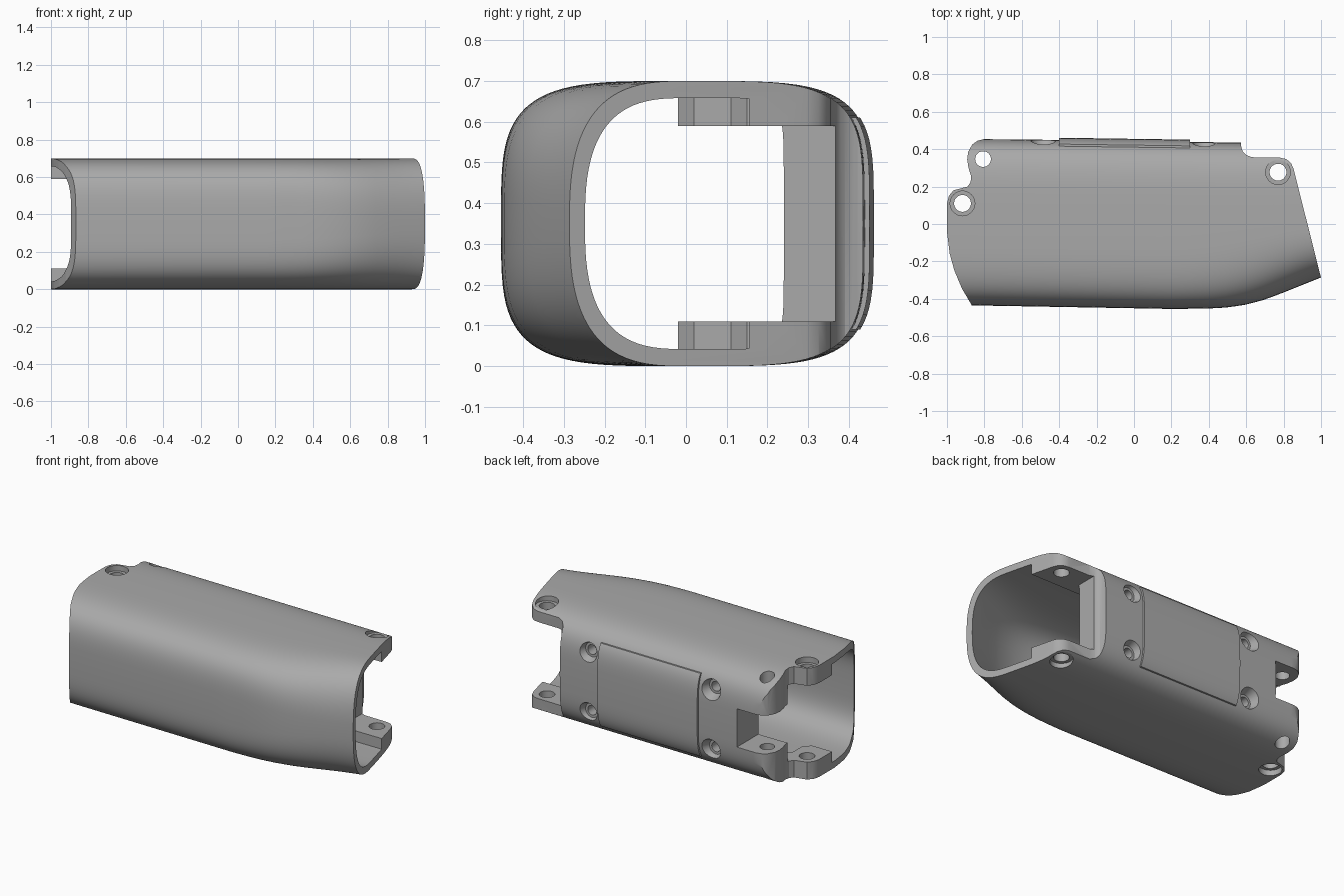
import bpy, bmesh, math
from mathutils import Matrix

cube = bpy.data.objects.get("Cube")
if cube:
    bpy.data.objects.remove(cube, do_unlink=True)

grey = bpy.data.materials.new("plain grey")
grey.use_nodes = True
grey.diffuse_color = (0.4, 0.4, 0.4, 1)
grey.node_tree.nodes["Principled BSDF"].inputs["Base Color"].default_value = (0.4, 0.4, 0.4, 1)

MID = 0.35  # half height of the shell


def make(name, bm):
    bmesh.ops.recalc_face_normals(bm, faces=bm.faces)
    mesh = bpy.data.meshes.new(name)
    bm.to_mesh(mesh)
    bm.free()
    mesh.materials.append(grey)
    obj = bpy.data.objects.new(name, mesh)
    bpy.context.collection.objects.link(obj)
    return obj


def box(x, y, z):
    bm = bmesh.new()
    bmesh.ops.create_cube(bm, size=1)
    for v in bm.verts:
        for i, (lo, hi) in enumerate((x, y, z)):
            v.co[i] = lo if v.co[i] < 0 else hi
    return make("helper_box", bm)


def cone(pos, axis, r1, r2, depth):
    bm = bmesh.new()
    turn = Matrix.Rotation(math.radians(-90), 4, "X") if axis == "Y" else Matrix()
    bmesh.ops.create_cone(bm, cap_ends=True, segments=40, radius1=r1, radius2=r2,
                          depth=depth, matrix=Matrix.Translation(pos) @ turn)
    return make("helper_cone", bm)


def prism(points, z0, z1):
    bm = bmesh.new()
    face = bm.faces.new([bm.verts.new((x, y, z0)) for x, y in points])
    side = bmesh.ops.extrude_face_region(bm, geom=[face])["geom"]
    for v in side:
        if isinstance(v, bmesh.types.BMVert):
            v.co.z = z1
    return make("helper_prism", bm)


def combine(obj, tool, operation):
    mod = obj.modifiers.new("cut", "BOOLEAN")
    mod.operation, mod.solver, mod.object = operation, "EXACT", tool
    bpy.ops.object.select_all(action="DESELECT")
    bpy.context.view_layer.objects.active = obj
    obj.select_set(True)
    bpy.ops.object.modifier_apply(modifier=mod.name)
    bpy.data.objects.remove(tool, do_unlink=True)


# Distance from the axis to the front wall along the length
FRONT = [(-1.1, .43), (-.87, .435), (.2, .454), (.4, .452), (.5, .446), (.6, .431),
         (.7, .404), (.8, .366), (.9, .326), (1, .286), (1.1, .245)]


def front(x):
    for (x0, a), (x1, b) in zip(FRONT, FRONT[1:]):
        if x <= x1:
            return a + (b - a) * (x - x0) / (x1 - x0)
    return FRONT[-1][1]


def loft(name, wall=0.0, back=None, grow=0.0):
    """Superellipse sections swept along x; the nose end gets rounder."""
    bm = bmesh.new()
    rings, count, steps = [], 96, 44
    for i in range(steps + 1):
        x = -1.08 + 2.16 * i / steps
        t = min(max((x - .2) / .8, 0), 1)
        n_front = 4 - 1.3 * t * t * (3 - 2 * t)
        ring = []
        for k in range(count):
            c = math.cos(2 * math.pi * k / count)
            s = math.sin(2 * math.pi * k / count)
            rear = c > 0
            n = (8 if back else 4.3) if rear else n_front
            a = (back or .4433 - .0146 * x + grow) if rear else front(x) - wall
            y = math.copysign(abs(c) ** (2 / n), c) * a if abs(c) > 1e-6 else 0
            z = math.copysign(abs(s) ** (2 / n), s) * (MID - wall) if abs(s) > 1e-6 else 0
            ring.append(bm.verts.new((x, y, MID + z)))
        rings.append(ring)
    for r0, r1 in zip(rings, rings[1:]):
        for k in range(count):
            j = (k + 1) % count
            bm.faces.new((r0[k], r0[j], r1[j], r1[k]))
    bm.faces.new(rings[0])
    bm.faces.new(rings[-1])
    return make(name, bm)


# Shell trimmed to its plan outline
shell = loft("shell")
plan = [(-.83, -.5), (-.87, -.43), (-.92, -.345), (-.96, -.25), (-.985, -.16), (-1, -.04), (-1, .11),
        (-.99, .15), (-.965, .18), (-.92, .192), (-.89, .2), (-.873, .225), (-.872, .26),
        (-.885, .3), (-.892, .345), (-.887, .385), (-.865, .425), (-.835, .446), (-.8, .454),
        (-.79, .6), (.565, .6), (.572, .42), (.58, .39), (.598, .37), (.63, .357),
        (.78, .355), (.815, .347), (.84, .325), (.853, .295), (1, -.288), (.999, -.5)]
combine(shell, prism(plan, -.2, .9), "INTERSECT")

# Hollow, leaving thick lugs at both ends
hollow = loft("hollow", wall=.042, back=.24)
lug_rear = [(.5, .6), (.5, .19), (.53, .155), (1.2, .155), (1.2, .6)]
lug_side = [(-1.2, -.02), (-.86, -.02), (-.82, .02), (-.82, .11), (-.78, .15), (-.78, .3), (-1.2, .3)]
for outline in (lug_rear, lug_side):
    for z0, z1 in ((-.1, .11), (.59, .8)):
        combine(hollow, prism(outline, z0, z1), "DIFFERENCE")
combine(shell, hollow, "DIFFERENCE")

# Open the back wall: between the lugs at one end, a slot at the other
combine(shell, box((.605, 1.2), (.1, .6), (.11, .59)), "DIFFERENCE")
combine(shell, box((-1.2, -.67), (.2, .6), (.23, .47)), "DIFFERENCE")

# Lug bolt holes, two of them counterbored
for x, y, r, bore in ((-.917, .11, .045, .066), (.77, .277, .045, .066), (-.807, .347, .042, 0)):
    combine(shell, cone((x, y, MID), "Z", r, r, 1.2), "DIFFERENCE")
    if bore:
        for z in (0, 2 * MID):
            combine(shell, cone((x, y, z), "Z", bore, bore, .07), "DIFFERENCE")

# Raised cover on the back
cover = loft("back_cover", grow=.012)
combine(cover, box((-.4, .3), (.4, .6), (.09, .61)), "INTERSECT")

# Countersunk screw holes beside the cover
for x in (-.485, .375):
    for z in (.16, .54):
        combine(shell, cone((x, .425, z), "Y", .045, .07, .06), "DIFFERENCE")
        combine(shell, cone((x, .37, z), "Y", .03, .03, .1), "DIFFERENCE")

for obj in (shell, cover):
    bpy.ops.object.select_all(action="DESELECT")
    obj.select_set(True)
    bpy.context.view_layer.objects.active = obj
    bpy.ops.object.shade_smooth_by_angle(angle=math.radians(30))
